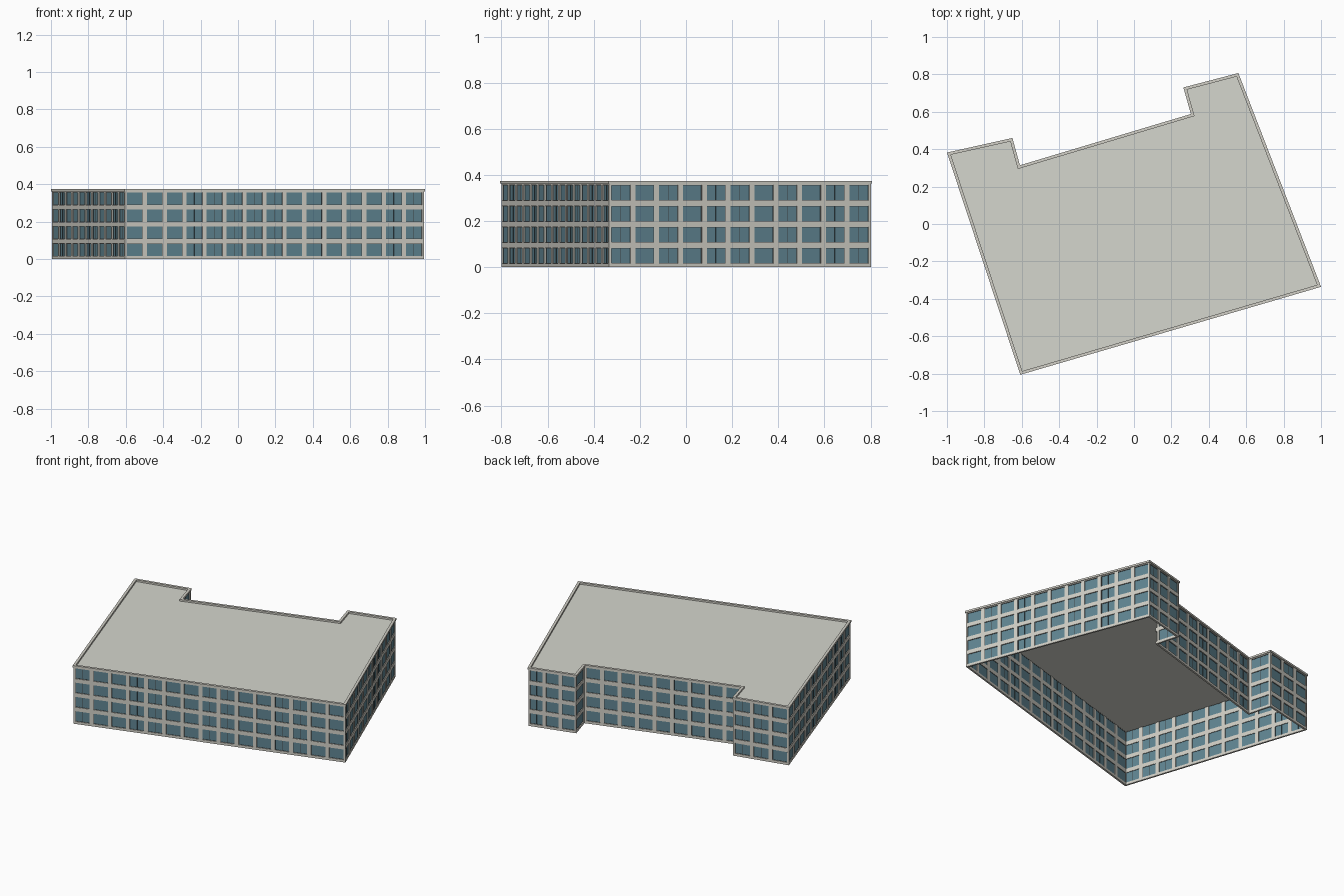
import bpy, bmesh
from mathutils import Vector

if "Cube" in bpy.data.objects:
    bpy.data.objects.remove(bpy.data.objects["Cube"], do_unlink=True)


def material(name, rgb):
    """Flat material from sRGB values."""
    lin = [((c / 255 + 0.055) / 1.055) ** 2.4 for c in rgb] + [1.0]
    m = bpy.data.materials.new(name)
    m.use_nodes = True
    m.diffuse_color = lin
    bsdf = m.node_tree.nodes["Principled BSDF"]
    bsdf.inputs["Base Color"].default_value = lin
    bsdf.inputs["Roughness"].default_value = 0.9
    return m


WALL = material("pale concrete", (209, 207, 198))
ROOF = material("roof grey", (213, 214, 205))
GLASS = material("blue glass", (96, 133, 146))
FRAME = material("dark window frame", (64, 70, 72))

# Outline of the cornice, counter-clockwise
PLAN = [Vector(p) for p in [(-.608, -.806), (1.0, -.336), (.558, .807), (.264, .73),
                            (.304, .588), (-.61, .314), (-.65, .46), (-1.0, .382)]]
OVERHANG, THICK = 0.004, 0.011
HEIGHT, FLOORS, PITCH = 0.374, 4, 0.0913
SILL, WIN_H, BAY = 0.016, 0.066, 0.111


def inset(poly, d):
    """Move every side of a polygon inward by d, with mitred corners."""
    out = []
    for i, p in enumerate(poly):
        a = (p - poly[i - 1]).normalized()
        b = (poly[(i + 1) % len(poly)] - p).normalized()
        na, nb = Vector((-a.y, a.x)), Vector((-b.y, b.x))
        out.append(p + (na + nb) * d / (1 + na.dot(nb)))
    return out


def finish(name, bm, mat):
    me = bpy.data.meshes.new(name)
    bm.to_mesh(me)
    bm.free()
    me.materials.append(mat)
    ob = bpy.data.objects.new(name, me)
    bpy.context.collection.objects.link(ob)


def add_ring(bm, outer, inner, z0, z1):
    """Closed band between two outlines."""
    loops = [[bm.verts.new((p.x, p.y, z)) for p in poly]
             for poly, z in ((outer, z0), (outer, z1), (inner, z1), (inner, z0))]
    n = len(outer)
    for k in range(4):
        lo, hi = loops[k], loops[(k + 1) % 4]
        for i in range(n):
            j = (i + 1) % n
            bm.faces.new((lo[i], lo[j], hi[j], hi[i]))


def add_box(bm, side, u, depth, z):
    """Box in the frame of one wall: along it, into it and up."""
    origin, along, inward = side
    v = []
    for h in z:
        for a, d in ((u[0], depth[0]), (u[1], depth[0]), (u[1], depth[1]), (u[0], depth[1])):
            p = origin + along * a + inward * d
            v.append(bm.verts.new((p.x, p.y, h)))
    bm.faces.new(v[3::-1])
    bm.faces.new(v[4:])
    for i in range(4):
        j = (i + 1) % 4
        bm.faces.new((v[i], v[j], v[j + 4], v[i + 4]))


outer = inset(PLAN, OVERHANG)
inner = inset(PLAN, OVERHANG + THICK)

# Horizontal wall bands between the window rows
bm = bmesh.new()
edges = [0.0]
for f in range(FLOORS):
    edges += [SILL + f * PITCH, SILL + f * PITCH + WIN_H]
edges.append(HEIGHT - 0.008)
for z0, z1 in zip(edges[::2], edges[1::2]):
    add_ring(bm, outer, inner, z0, z1)
finish("wall_bands", bm, WALL)

# Piers, glass and thin frames along every wall
piers, glass, frames = (bmesh.new() for _ in range(3))
for i, p in enumerate(outer):
    q = outer[(i + 1) % len(outer)]
    along = (q - p).normalized()
    side = (p, along, Vector((-along.y, along.x)))
    length = (q - p).length
    bays = max(1, round(length / BAY))
    step = length / bays
    half = step * 0.105
    for f in range(FLOORS):
        z0 = SILL + f * PITCH
        z1 = z0 + WIN_H
        for b in range(bays + 1):
            c = b * step
            add_box(piers, side, (max(0, c - half), min(length, c + half)), (0, THICK), (z0, z1))
        for b in range(bays):
            u0, u1 = b * step + half, (b + 1) * step - half
            mid, t, d = (u0 + u1) / 2, 0.001, (.0045, .0085)
            add_box(glass, side, (u0, u1), (.0055, .0075), (z0, z1))
            for u in (u0, mid - t / 2, u1 - t):
                add_box(frames, side, (u, u + t), d, (z0, z1))
            for z in (z0, z1 - t):
                add_box(frames, side, (u0, u1), d, (z, z + t))
finish("wall_piers", piers, WALL)
finish("window_glass", glass, GLASS)
finish("window_frames", frames, FRAME)

# Roof slab inside the parapet
bm = bmesh.new()
face = bm.faces.new([bm.verts.new((p.x, p.y, HEIGHT - 0.018)) for p in inner])
top = bmesh.ops.extrude_face_region(bm, geom=[face])["geom"]
bmesh.ops.translate(bm, vec=(0, 0, 0.007), verts=[g for g in top if isinstance(g, bmesh.types.BMVert)])
bmesh.ops.recalc_face_normals(bm, faces=bm.faces)
finish("roof", bm, ROOF)

# Parapet cap around the roof edge
bm = bmesh.new()
add_ring(bm, PLAN, inset(PLAN, 0.016), HEIGHT - 0.012, HEIGHT)
finish("parapet_cap", bm, WALL)
